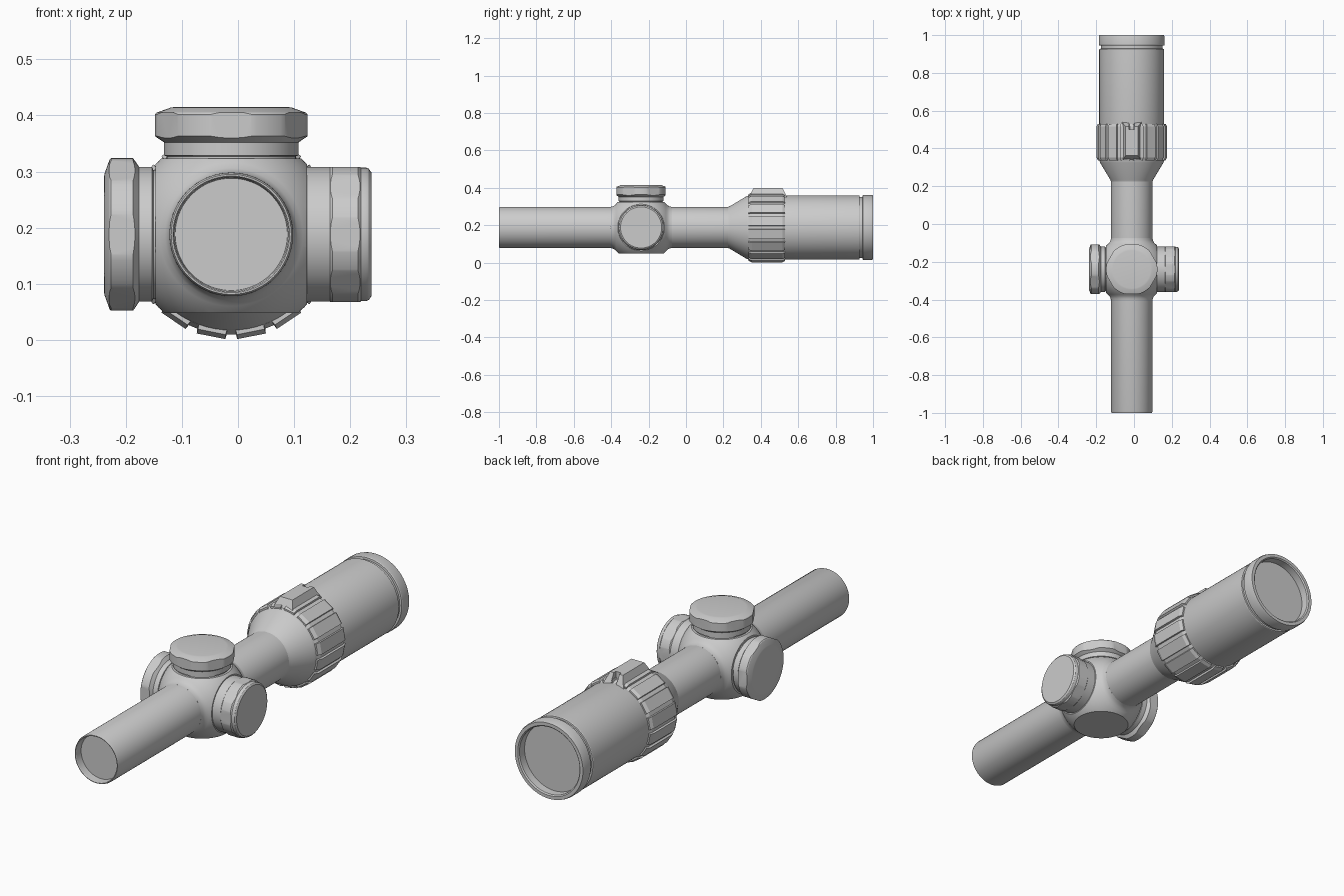
import bpy, bmesh
from math import sin, cos, pi, radians
from mathutils import Matrix, Vector

if "Cube" in bpy.data.objects:
    bpy.data.objects.remove(bpy.data.objects["Cube"])

CX, CZ, TY = -0.012, 0.188, -0.24      # optical axis and turret position
ALONG_Y = Matrix.Rotation(-pi / 2, 4, 'X')
ROUND = [(2 * pi * i / 72, 1.0) for i in range(72)]


def lathe(name, profile, matrix, outline=ROUND, cuts=()):
    """Revolve (radius, height) points; cut flats given as (normal, distance)."""
    bm = bmesh.new()
    rings = [[bm.verts.new((r * s * cos(a), r * s * sin(a), h)) for a, s in outline]
             for r, h in profile]
    n = len(outline)
    for lo, hi in zip(rings, rings[1:]):
        for i in range(n):
            j = (i + 1) % n
            bm.faces.new((lo[i], lo[j], hi[j], hi[i]))
    bmesh.ops.remove_doubles(bm, verts=bm.verts, dist=1e-6)
    for normal, dist in cuts:
        no = Vector(normal)
        res = bmesh.ops.bisect_plane(bm, geom=bm.verts[:] + bm.edges[:] + bm.faces[:],
                                     plane_co=no * dist, plane_no=no, clear_outer=True)
        edges = [e for e in res['geom_cut'] if isinstance(e, bmesh.types.BMEdge)]
        if edges:
            bmesh.ops.edgeloop_fill(bm, edges=edges)
    return finish(name, bm, matrix)


def finish(name, bm, matrix):
    bmesh.ops.recalc_face_normals(bm, faces=bm.faces)
    mesh = bpy.data.meshes.new(name)
    bm.to_mesh(mesh)
    bm.free()
    ob = bpy.data.objects.new(name, mesh)
    bpy.context.collection.objects.link(ob)
    ob.matrix_world = matrix
    bpy.ops.object.select_all(action='DESELECT')
    ob.select_set(True)
    bpy.context.view_layer.objects.active = ob
    bpy.ops.object.shade_smooth_by_angle(angle=radians(22))
    return ob


def flats(count, dist):
    return [((cos(2 * pi * i / count), sin(2 * pi * i / count), 0), dist) for i in range(count)]


axis = Matrix.Translation((CX, 0, CZ)) @ ALONG_Y
hub = Matrix.Translation((CX, TY, CZ))

# Front tube with recessed lens
lathe("main_tube", [(0, -.965), (.1, -.965), (.102, -.997), (.104, -1), (.107, -1),
                    (.11, -.992), (.11, .232), (0, .232)], axis)

# Eyepiece: cone, barrel, groove, rim and recessed lens
lathe("eyepiece", [(0, .225), (.11, .225), (.114, .235), (.168, .325), (.172, .34), (.172, .924),
                   (.17, .927), (.163, .928), (.163, .944), (.172, .945), (.174, .949),
                   (.174, .99), (.171, 1), (.156, 1), (.151, .995), (.15, .96), (0, .96)], axis)

# Spherical turret housing with flat seats, filleted into the tube
ball = [(.184 * sin(radians(t)), -.184 * cos(radians(t))) for t in range(40, 141, 4)]
lathe("turret_housing",
      [(0, -.165), (.1101, -.165), (.112, -.153)] + ball + [(.112, .153), (.1101, .165), (0, .165)],
      hub @ ALONG_Y,
      cuts=[((1, 0, 0), .135), ((-1, 0, 0), .135), ((0, 1, 0), .14), ((0, -1, 0), .135)])

# Matching top and left adjustment knobs: neck plus scalloped cap
for name, turn in (("top", Matrix()), ("left", Matrix.Rotation(-pi / 2, 4, 'Y'))):
    spin = Matrix.Rotation(pi / 6, 4, 'Z')
    lathe(name + "_knob_neck", [(0, .12), (.115, .12), (.115, .139), (.12, .141), (.12, .17), (0, .17)],
          hub @ turn)
    lathe(name + "_knob_cap", [(0, .164), (.12, .164), (.123, .166), (.136, .175), (.136, .214),
                               (.133, .217), (.108, .226), (.1, .227), (0, .227)],
          hub @ turn @ spin, cuts=flats(6, .1312))

# Right knob: neck, shallow scalloped grip, end cap
right = hub @ Matrix.Rotation(pi / 2, 4, 'Y')
lathe("right_knob_neck", [(0, .12), (.12, .12), (.12, .18), (0, .18)], right)
lathe("right_knob_grip", [(0, .175), (.119, .175), (.124, .18), (.124, .226), (.119, .231), (0, .231)],
      right, cuts=flats(8, .1205))
lathe("right_knob_end", [(0, .225), (.119, .225), (.119, .24), (.117, .245), (.11, .25), (0, .25)], right)

# Magnification ring: flat panels separated by narrow grooves
panels = []
for i in range(16):
    c = radians(22.5 * (i + .5))
    panels += [(c - radians(8.6), .955), (c - radians(8), 1), (c + radians(8), 1), (c + radians(8.6), .955)]
lathe("zoom_ring", [(.165, .335), (.179, .335), (.187, .352), (.187, .515), (.18, .53), (.165, .53),
                    (.165, .335)], axis, outline=panels)

# Tapered throw fin with a notch at the rear
bm = bmesh.new()


def fin_loop(w, y0, y1, z):
    pts = [(-w, y0), (w, y0), (w, y1), (.014, y1), (.014, .5), (-.014, .5), (-.014, y1), (-w, y1)]
    return [bm.verts.new((x, y, z)) for x, y in pts]


low, high = fin_loop(.052, .335, .54, .35), fin_loop(.032, .362, .515, .4)
bm.faces.new(low)
bm.faces.new(high)
for i in range(8):
    j = (i + 1) % 8
    bm.faces.new((low[i], low[j], high[j], high[i]))
finish("throw_fin", bm, Matrix.Translation((CX, 0, 0)))
